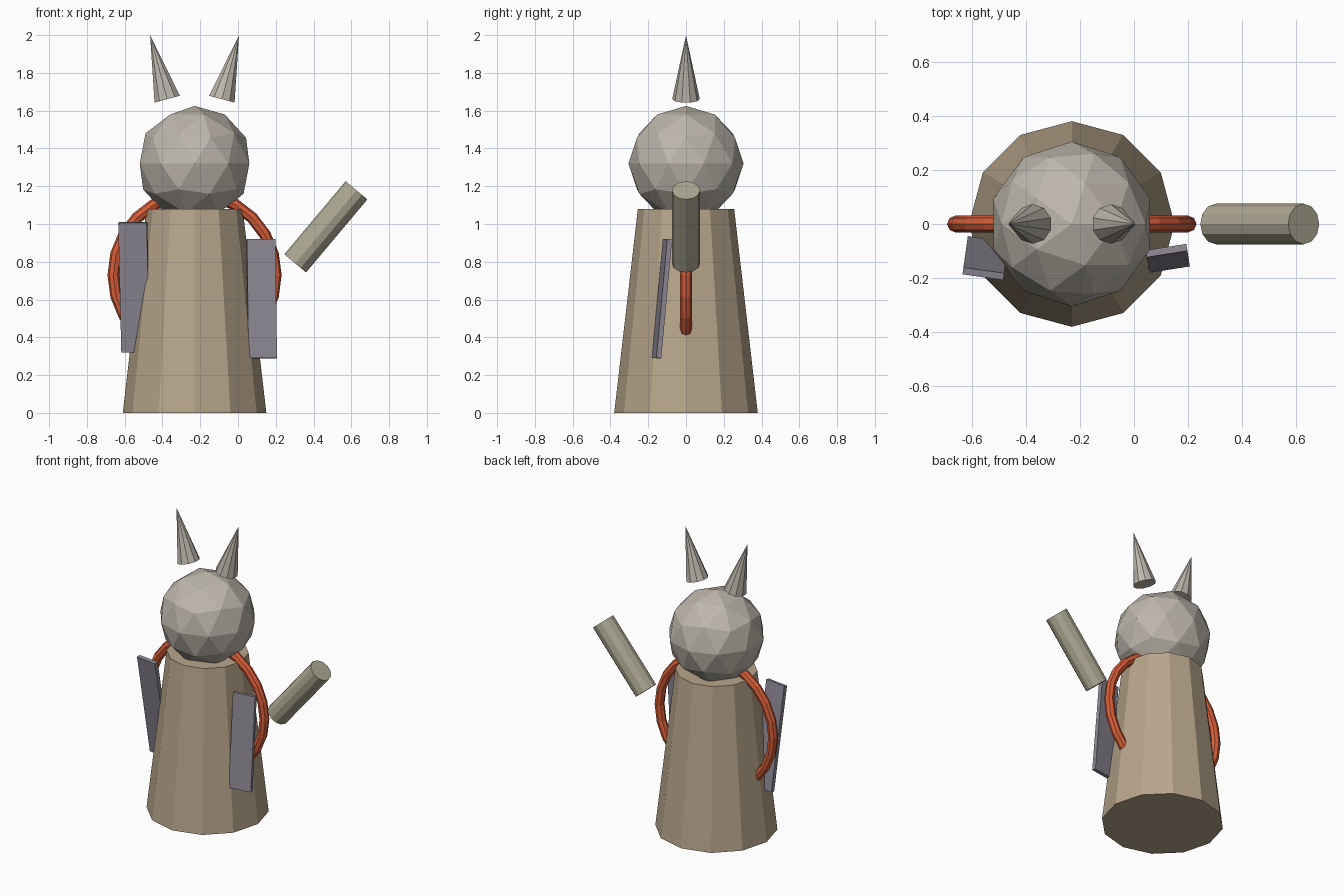
import bpy
from math import radians

if "Cube" in bpy.data.objects:
    bpy.data.objects.remove(bpy.data.objects["Cube"])

CX = -0.23  # axis of the body


def material(name, rgb):
    m = bpy.data.materials.new(name)
    m.diffuse_color = (*rgb, 1)
    m.use_nodes = True
    m.node_tree.nodes["Principled BSDF"].inputs["Base Color"].default_value = m.diffuse_color
    return m


TAN = material("tan", (0.48, 0.38, 0.26))
STONE = material("warm_grey", (0.51, 0.47, 0.41))
OLIVE = material("olive_grey", (0.42, 0.39, 0.29))
MAUVE = material("mauve_grey", (0.27, 0.25, 0.30))
RED = material("red", (0.68, 0.11, 0.04))


def finish(name, mat):
    ob = bpy.context.object
    ob.name = name
    ob.data.materials.append(mat)
    return ob


def cone(name, mat, sides, r1, r2, depth, loc, tilt=0):
    bpy.ops.mesh.primitive_cone_add(vertices=sides, radius1=r1, radius2=r2, depth=depth,
                                    location=loc, rotation=(0, radians(tilt), 0))
    return finish(name, mat)


def panel(name, size, loc, lean, yaw):
    bpy.ops.mesh.primitive_cube_add(size=1, location=loc,
                                    rotation=(radians(lean), 0, radians(yaw)))
    ob = finish(name, MAUVE)
    ob.scale = size
    return ob


# Tapered body and faceted head
cone("body", TAN, 12, 0.38, 0.255, 1.08, (CX, 0, 0.54))
bpy.ops.mesh.primitive_ico_sphere_add(subdivisions=2, radius=0.305, location=(CX, 0, 1.32))
finish("head", STONE)

# Pointed ears leaning outwards
for side, label in ((-1, "left"), (1, "right")):
    cone(label + "_ear", STONE, 10, 0.073, 0, 0.35, (CX + side * 0.19, 0, 1.83), side * 15)

# Raised arm
cone("raised_arm", OLIVE, 12, 0.075, 0.075, 0.505, (0.465, 0, 0.985), 40)

# Upright ring passing through the body
bpy.ops.mesh.primitive_torus_add(major_segments=24, minor_segments=8, major_radius=0.43,
                                 minor_radius=0.031, location=(CX, 0, 0.73),
                                 rotation=(radians(90), 0, 0))
finish("ring", RED)

# Thin side panels
panel("left_panel", (0.152, 0.026, 0.695), (-0.549, -0.126, 0.665), 9.7, -8)
panel("right_panel", (0.152, 0.026, 0.632), (0.125, -0.127, 0.605), -5.3, 9)
